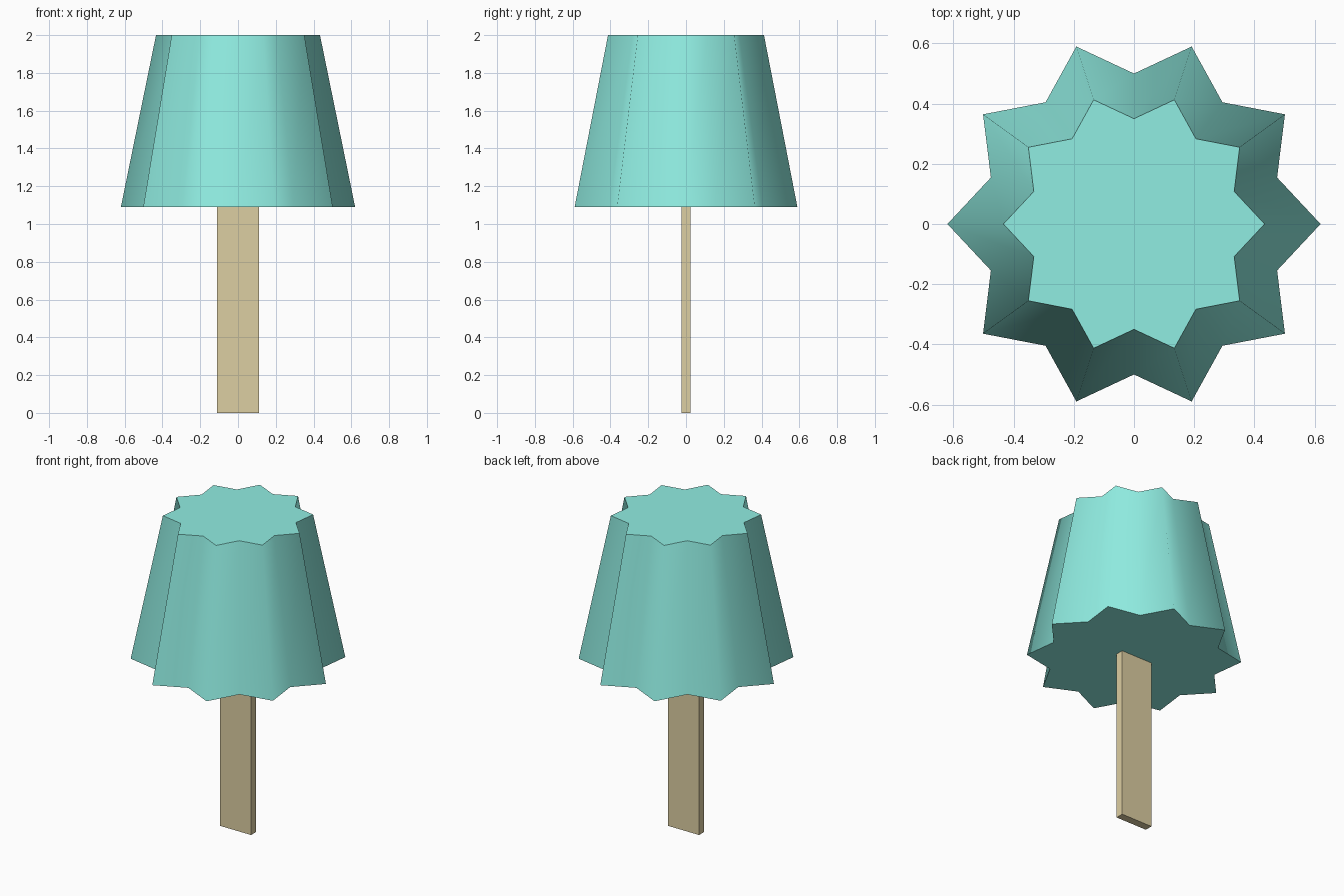
import bpy, bmesh
from math import pi, cos, sin
from mathutils import Matrix

if "Cube" in bpy.data.objects:
    bpy.data.objects.remove(bpy.data.objects["Cube"])


def make_object(name, bm, color):
    bmesh.ops.recalc_face_normals(bm, faces=bm.faces)
    mesh = bpy.data.meshes.new(name)
    bm.to_mesh(mesh)
    bm.free()
    mat = bpy.data.materials.new(name + "_colour")
    mat.diffuse_color = color
    mat.use_nodes = True
    mat.node_tree.nodes["Principled BSDF"].inputs["Base Color"].default_value = mat.diffuse_color
    mesh.materials.append(mat)
    obj = bpy.data.objects.new(name, mesh)
    bpy.context.collection.objects.link(obj)
    return obj


# Fluted, tapered ice block: ten-pointed star, smooth sides and flat caps
POINTS = 10


def star_ring(bm, outer, inner, z):
    ring = []
    for i in range(2 * POINTS):
        r = inner if i % 2 else outer
        a = i * pi / POINTS
        ring.append(bm.verts.new((r * cos(a), r * sin(a), z)))
    return ring


bm = bmesh.new()
bottom = star_ring(bm, 0.62, 0.50, 1.09)
top = star_ring(bm, 0.434, 0.35, 2.0)
caps = [bm.faces.new(bottom), bm.faces.new(top)]
for i in range(2 * POINTS):
    j = (i + 1) % (2 * POINTS)
    bm.faces.new((bottom[i], bottom[j], top[j], top[i])).smooth = True
for cap in caps:
    for edge in cap.edges:
        edge.smooth = False
make_object("ice_block", bm, (0.28, 0.85, 0.76, 1))

# Flat wooden stick, running a little way into the block
bm = bmesh.new()
height = 1.10
bmesh.ops.create_cube(bm, size=1, matrix=Matrix.Translation((0, 0, height / 2))
                      @ Matrix.Diagonal((0.22, 0.05, height, 1)))
make_object("stick", bm, (0.72, 0.62, 0.36, 1))
